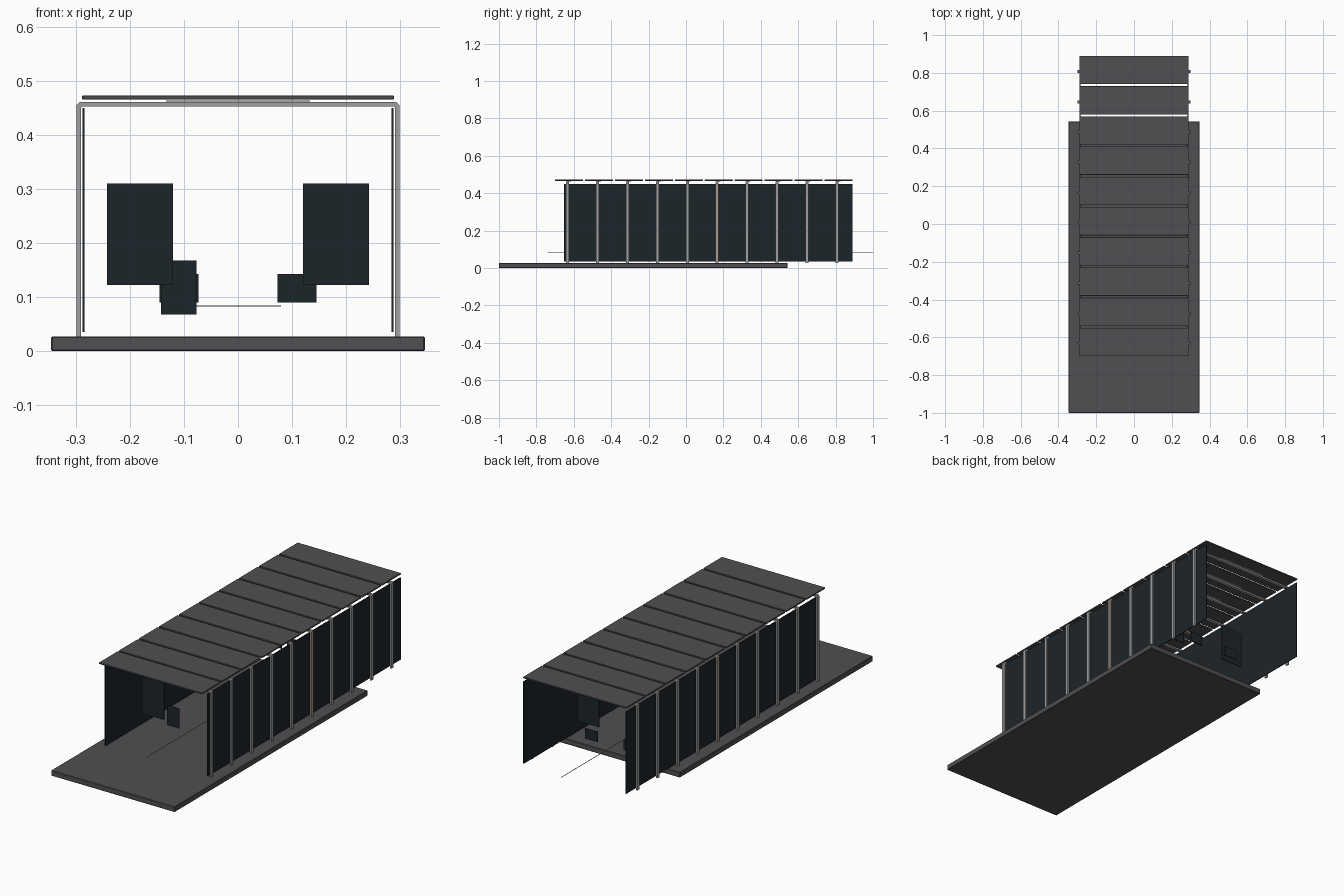
import bpy, bmesh

if "Cube" in bpy.data.objects:
    bpy.data.objects.remove(bpy.data.objects["Cube"])


def mat(name, c):
    m = bpy.data.materials.new(name)
    m.diffuse_color = (*c, 1)
    m.use_nodes = True
    m.node_tree.nodes["Principled BSDF"].inputs["Base Color"].default_value = m.diffuse_color
    return m


DARK = mat("dark_panel", (0.012, 0.018, 0.022))
SLATE = mat("slate_grey", (0.08, 0.08, 0.085))
METAL = mat("rib_metal", (0.35, 0.35, 0.35))
WARM = mat("rib_warm", (0.4, 0.34, 0.27))


def box(name, x, y, z, m, bevel=0.0):
    """Box from (min, max) ranges on each axis."""
    bm = bmesh.new()
    bmesh.ops.create_cube(bm, size=1)
    for v in bm.verts:
        v.co = [(r[0] + r[1]) / 2 + c * (r[1] - r[0]) for r, c in zip((x, y, z), v.co)]
    me = bpy.data.meshes.new(name)
    bm.to_mesh(me)
    bm.free()
    me.materials.append(m)
    ob = bpy.data.objects.new(name, me)
    bpy.context.collection.objects.link(ob)
    if bevel:
        b = ob.modifiers.new("bevel", "BEVEL")
        b.width, b.segments = bevel, 1
    return ob


def rib(name, y, m, w=0.016):
    """Upside-down U frame with chamfered top corners, extruded along y."""
    def half(x, top, c):
        return [(-x, 0.027), (-x, top - c), (-x + c, top)]
    outer = half(0.299, 0.461, 0.006)
    inner = half(0.291, 0.453, 0.003)
    left = outer + [(-x, z) for x, z in reversed(outer)]
    right = inner + [(-x, z) for x, z in reversed(inner)]
    bm = bmesh.new()
    rings = [[[bm.verts.new((x, y + s * w / 2, z)) for x, z in p] for p in (left, right)] for s in (-1, 1)]
    (fo, fi), (bo, bi) = rings
    for a, b in ((fo, fi), (bo, bi), (fo, bo), (fi, bi)):
        for i in range(len(a) - 1):
            bm.faces.new((a[i], a[i + 1], b[i + 1], b[i]))
    for i in (0, -1):
        bm.faces.new((fo[i], bo[i], bi[i], fi[i]))
    bmesh.ops.recalc_face_normals(bm, faces=bm.faces)
    me = bpy.data.meshes.new(name)
    bm.to_mesh(me)
    bm.free()
    me.materials.append(m)
    bpy.context.collection.objects.link(bpy.data.objects.new(name, me))


# Floor slab
box("floor_slab", (-0.346, 0.346), (-1, 0.543), (0, 0.027), SLATE, 0.002)

# Long side walls
for s, n in ((-1, "left"), (1, "right")):
    box(n + "_wall", sorted((s * 0.284, s * 0.288)), (-0.652, 0.89), (0.035, 0.45), DARK)

# Ribs, roof panels and ceiling strips
for i in range(10):
    y = -0.633 + 0.16 * i
    rib(f"rib_{i}", y, WARM if i == 5 else METAL)
    c = -0.625 + 0.16 * i
    box(f"roof_panel_{i}", (-0.289, 0.289), (c - 0.075, c + 0.075), (0.466, 0.473), SLATE, 0.001)
    box(f"ceiling_strip_{i}", (-0.133, 0.133), (c - 0.01, c + 0.01), (0.462, 0.464), METAL)


# Hanging panels inside
def panel(name, x, y, z):
    box(name, x, (y - 0.002, y + 0.002), z, DARK)


panel("front_left_large_panel", (-0.243, -0.12), -0.42, (0.122, 0.31))
panel("front_left_small_panel", (-0.143, -0.077), -0.36, (0.067, 0.167))
for s, n in ((-1, "left"), (1, "right")):
    panel(f"back_{n}_large_panel", sorted((s * 0.12, s * 0.243)), 0.52, (0.122, 0.31))
    panel(f"back_{n}_small_panel", sorted((s * 0.073, s * 0.145)), 0.60, (0.09, 0.142))

# Thin guide wire with a crossbar
box("guide_wire", (-0.001, 0.001), (-0.74, 1.0), (0.082, 0.084), METAL)
box("wire_crossbar", (-0.08, 0.08), (0.129, 0.131), (0.082, 0.084), METAL)
